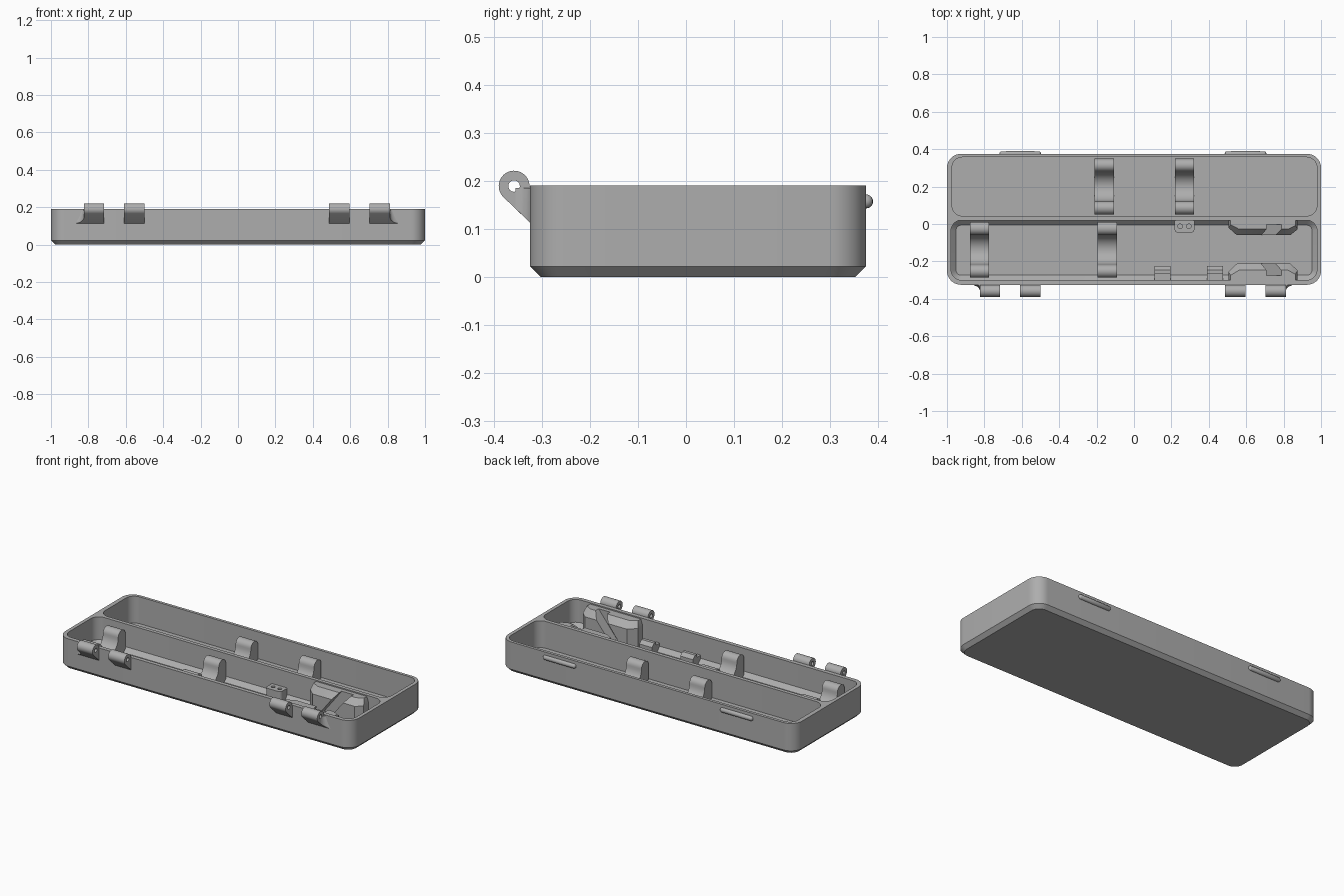
import bpy, bmesh
from math import sin, cos, pi, radians
from mathutils import Vector

if "Cube" in bpy.data.objects:
    bpy.data.objects.remove(bpy.data.objects["Cube"], do_unlink=True)

grey = bpy.data.materials.new("plain grey")
grey.use_nodes = True
grey.diffuse_color = (0.42, 0.42, 0.42, 1)
grey.node_tree.nodes["Principled BSDF"].inputs["Base Color"].default_value = (0.42, 0.42, 0.42, 1)


def finish(mesh):
    for p in mesh.polygons:
        p.use_smooth = True
    mesh.set_sharp_from_angle(angle=radians(30))


def make(name, bm):
    bmesh.ops.recalc_face_normals(bm, faces=bm.faces)
    mesh = bpy.data.meshes.new(name)
    bm.to_mesh(mesh)
    bm.free()
    mesh.materials.append(grey)
    finish(mesh)
    ob = bpy.data.objects.new(name, mesh)
    bpy.context.collection.objects.link(ob)
    return ob


def loft(name, rings):
    """Closed skin through rings of equal point count."""
    bm = bmesh.new()
    loops = [[bm.verts.new(p) for p in ring] for ring in rings]
    n = len(loops[0])
    for a, b in zip(loops, loops[1:]):
        for i in range(n):
            j = (i + 1) % n
            bm.faces.new((a[i], a[j], b[j], b[i]))
    bm.faces.new(loops[0][::-1])
    bm.faces.new(loops[-1])
    return make(name, bm)


def prism_x(name, profile, x0, x1):
    """Extrude a (y, z) profile along x."""
    return loft(name, [[(x, y, z) for y, z in profile] for x in (x0, x1)])


def box(name, x0, x1, y0, y1, z0, z1):
    return prism_x(name, [(y0, z0), (y1, z0), (y1, z1), (y0, z1)], x0, x1)


def arc(cx, cy, r, a0, a1, n=12):
    return [(cx + r * cos(radians(a0 + (a1 - a0) * i / n)),
             cy + r * sin(radians(a0 + (a1 - a0) * i / n))) for i in range(n + 1)]


def rounded(x0, x1, y0, y1, r, z, inset=0):
    x0, x1, y0, y1, r = x0 + inset, x1 - inset, y0 + inset, y1 - inset, r - inset
    pts = []
    for cx, cy, a in ((x1 - r, y1 - r, 0), (x0 + r, y1 - r, 90),
                      (x0 + r, y0 + r, 180), (x1 - r, y0 + r, 270)):
        pts += arc(cx, cy, r, a, a + 90, 10)
    return [(x, y, z) for x, y in pts]


def cut(ob, cutters):
    for c in cutters:
        m = ob.modifiers.new("cut", "BOOLEAN")
        m.operation, m.solver, m.object = "DIFFERENCE", "EXACT", c
    bpy.context.view_layer.update()
    mesh = bpy.data.meshes.new_from_object(ob.evaluated_get(bpy.context.evaluated_depsgraph_get()))
    ob.modifiers.clear()
    ob.data = mesh
    finish(mesh)
    for c in cutters:
        bpy.data.objects.remove(c, do_unlink=True)


def cylinder(name, axis, centre, r, length, n=24):
    ring = arc(0, 0, r, 0, 360 - 360 / n, n - 1)
    c = Vector(centre)
    ends = (-length / 2, length / 2)
    if axis == "x":
        return loft(name, [[c + Vector((t, a, b)) for a, b in ring] for t in ends])
    return loft(name, [[c + Vector((a, b, t)) for a, b in ring] for t in ends])


TOP, FLOOR = 0.19, 0.025

# Case with two long trays
outer = (-1, 1, -0.325, 0.375, 0.075)
case = loft("case", [rounded(*outer, 0, 0.022), rounded(*outer, 0.022), rounded(*outer, TOP)])
front = (-0.978, 0.978, -0.3, 0.02, 0.055)
back = (-0.973, 0.978, 0.043, 0.357, 0.055)
cut(case, [
    loft("front_cutter", [rounded(*front, FLOOR, 0.026), rounded(*front, 0.05), rounded(*front, 0.3)]),
    loft("back_cutter", [rounded(*back, FLOOR), rounded(*back, 0.3)])])


# Snap cradles with rounded horns and a round seat
def cradle(name, xc, yc, h):
    w, horn, r, half = 0.149, 0.035, 0.079, 0.052
    cz = h - horn
    left = [(yc - w, FLOOR - 0.005)] + arc(yc - w + horn, cz, horn, 180, 0)
    seat = arc(yc, cz, r, 180, 360, 20)[1:-1]
    right = arc(yc + w - horn, cz, horn, 180, 0) + [(yc + w, FLOOR - 0.005)]
    prism_x(name, left + seat + right, xc - half, xc + half)


for i, x in enumerate((-0.16, 0.27)):
    cradle(f"back_cradle_{i + 1}", x, 0.2, 0.15)
for i, x in enumerate((-0.826, -0.142)):
    cradle(f"front_cradle_{i + 1}", x, -0.138, 0.17)

# Small stepped clips on the front wall
for i, x in enumerate((0.153, 0.432)):
    prism_x(f"small_clip_{i + 1}",
            [(-0.302, 0.02), (-0.225, 0.02), (-0.225, 0.07), (-0.245, 0.09),
             (-0.265, 0.09), (-0.265, 0.07), (-0.302, 0.07)], x - 0.043, x + 0.043)

# Two-hole lug on the dividing wall
lug = loft("lug", [rounded(0.217, 0.323, -0.047, 0.03, 0.02, z) for z in (0.02, 0.09)])
cut(lug, [cylinder("hole_cutter", "z", (x, -0.012, 0.1), 0.012, 0.08) for x in (0.247, 0.293)])


# Facing grip blocks with a slanted slot
def grip(name, wall, d, reach):
    def ring(z, k, s):
        xs = (0.505 + s, 0.505 + s, 0.55 + s, 0.835 - s, 0.875 - s, 0.875 - s)
        depth = (-0.01, 0.5, 1, 1, 0.6, -0.01)
        return [(x, wall + d * (reach * k * t if t > 0 else t), z) for x, t in zip(xs, depth)]
    block = loft(name, [ring(0.02, 1, 0), ring(0.145, 1, 0), ring(0.183, 0.6, 0.012)])
    ys = sorted((wall + d * 0.024, wall + d * 0.2))
    slot = [(0.59, 0.03), (0.665, 0.03), (0.81, 0.21), (0.73, 0.21)]
    cut(block, [loft("slot_cutter", [[(x, y, z) for x, z in slot] for y in ys])])


grip("grip_back", 0.02, -1, 0.08)
grip("grip_front", -0.3, 1, 0.088)

# Hinge knuckles, outer ones with a flared gusset
HY, HZ, HR = -0.358, 0.189, 0.032
profile = arc(HY, HZ, HR, 0, 225, 24) + [(-0.324, 0.112), (-0.318, 0.112), (-0.318, 0.189)]
for i, (x0, x1) in enumerate(((-0.823, -0.717), (-0.61, -0.5), (0.487, 0.597), (0.704, 0.812))):
    knuckle = prism_x(f"hinge_knuckle_{i + 1}", profile, x0, x1)
    cut(knuckle, [cylinder("pin_cutter", "x", ((x0 + x1) / 2, HY, HZ), 0.012, 0.3)])
for name, x, s in (("right_gusset", -0.823, -1), ("left_gusset", 0.812, 1)):
    curve = [(0, -0.355), (0.006, -0.343), (0.018, -0.333), (0.035, -0.327), (0.055, -0.323), (0, -0.32)]
    loft(name, [[(x + s * dx * k, y, z + (-0.324 - y) * t) for dx, y in curve]
                for z, k, t in ((0.112, 1, 1), (0.185, 0.25, 0))])

# Rounded catch ridges along the back
for i, (x0, x1) in enumerate(((-0.72, -0.497), (0.485, 0.708))):
    r, bm = 0.0145, bmesh.new()
    bmesh.ops.create_uvsphere(bm, u_segments=20, v_segments=12, radius=r)
    for v in bm.verts:
        side = 0 if abs(v.co.x) < 1e-6 else (1 if v.co.x > 0 else -1)
        v.co.x += side * ((x1 - x0) / 2 - r)
    bmesh.ops.translate(bm, verts=bm.verts, vec=((x0 + x1) / 2, 0.375, 0.157))
    make(f"catch_ridge_{i + 1}", bm)
